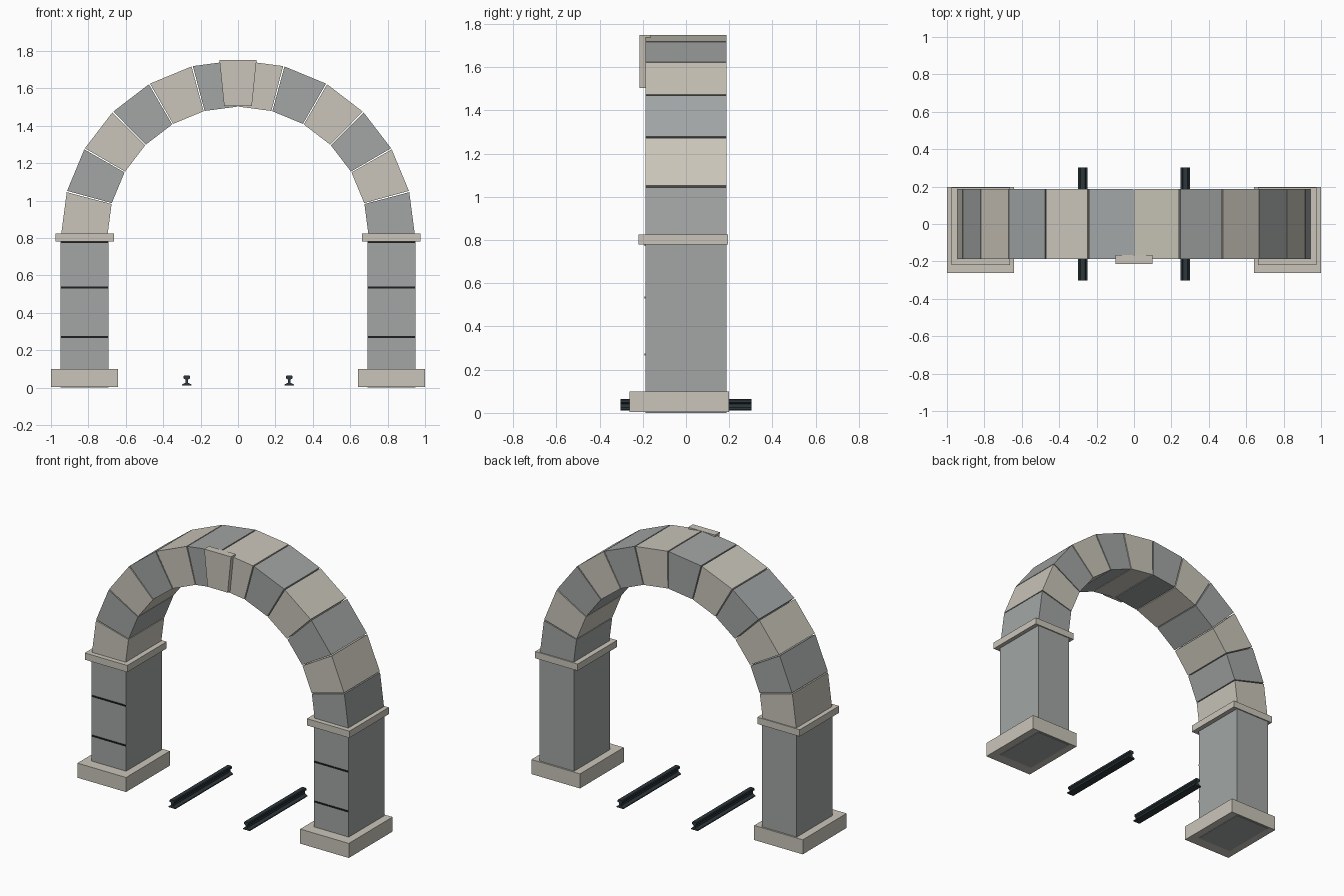
import bpy, bmesh, math

cube = bpy.data.objects.get("Cube")
if cube:
    bpy.data.objects.remove(cube, do_unlink=True)


def material(name, rgb):
    m = bpy.data.materials.new(name)
    m.use_nodes = True
    m.diffuse_color = (*rgb, 1)
    m.node_tree.nodes["Principled BSDF"].inputs["Base Color"].default_value = (*rgb, 1)
    return m


BEIGE = material("beige stone", (0.59, 0.56, 0.49))
GREY = material("grey stone", (0.36, 0.38, 0.375))
STEEL = material("dark steel", (0.026, 0.038, 0.045))
JOINT = material("dark joint", (0.012, 0.014, 0.014))


def prism(name, outline, y0, y1, mat):
    """Extrude an (x, z) outline from y0 to y1."""
    bm = bmesh.new()
    face = bm.faces.new([bm.verts.new((x, y0, z)) for x, z in outline])
    out = bmesh.ops.extrude_face_region(bm, geom=[face])["geom"]
    for v in out:
        if isinstance(v, bmesh.types.BMVert):
            v.co.y = y1
    bmesh.ops.recalc_face_normals(bm, faces=bm.faces)
    mesh = bpy.data.meshes.new(name)
    bm.to_mesh(mesh)
    bm.free()
    mesh.materials.append(mat)
    obj = bpy.data.objects.new(name, mesh)
    bpy.context.collection.objects.link(obj)
    return obj


def box(name, x0, x1, y0, y1, z0, z1, mat):
    return prism(name, [(x0, z0), (x1, z0), (x1, z1), (x0, z1)], y0, y1, mat)


DEPTH = 0.188
SPRING = 0.803
INNER, OUTER = 0.699, 0.947
BLOCKS = 12

# Arch of alternating wedge stones with narrow joints
step = math.pi / BLOCKS
gap = math.radians(0.22)
for i in range(BLOCKS):
    a, b = i * step + gap, (i + 1) * step - gap
    ring = [(r * math.cos(t), SPRING + r * math.sin(t))
            for r, t in ((INNER, a), (OUTER, a), (OUTER, b), (INNER, b))]
    prism(f"arch_stone_{i + 1}", ring, -DEPTH, DEPTH, BEIGE if i % 2 else GREY)

# Keystone on the front face
prism("keystone", [(-0.074, 1.505), (0.074, 1.505), (0.099, 1.75), (-0.099, 1.75)],
      -0.215, -0.165, BEIGE)

# Rail section, right half from foot to head
half = [(0.025, 0.01), (0.025, 0.016), (0.007, 0.026), (0.006, 0.042),
        (0.017, 0.048), (0.017, 0.06), (0.013, 0.064)]

for side, s in (("left", 1), ("right", -1)):
    # Pier with base, cap and front joints
    box(f"{side}_pillar", s * 0.693, s * 0.948, -DEPTH, DEPTH, 0, 0.78, GREY)
    box(f"{side}_base", s * 0.642, s, -0.262, 0.199, 0.003, 0.1, BEIGE)
    box(f"{side}_cap", s * 0.662, s * 0.975, -0.22, 0.195, 0.78, 0.825, BEIGE)
    for n, z in enumerate((0.27, 0.535, 0.778)):
        box(f"{side}_joint_{n + 1}", s * 0.694, s * 0.947, -DEPTH - 0.004, -DEPTH + 0.002,
            z - 0.005, z + 0.005, JOINT)

    # Rail
    section = half + [(-x, z) for x, z in reversed(half)]
    prism(f"{side}_rail", [(x + s * 0.274, z) for x, z in section], -0.303, 0.303, STEEL)
